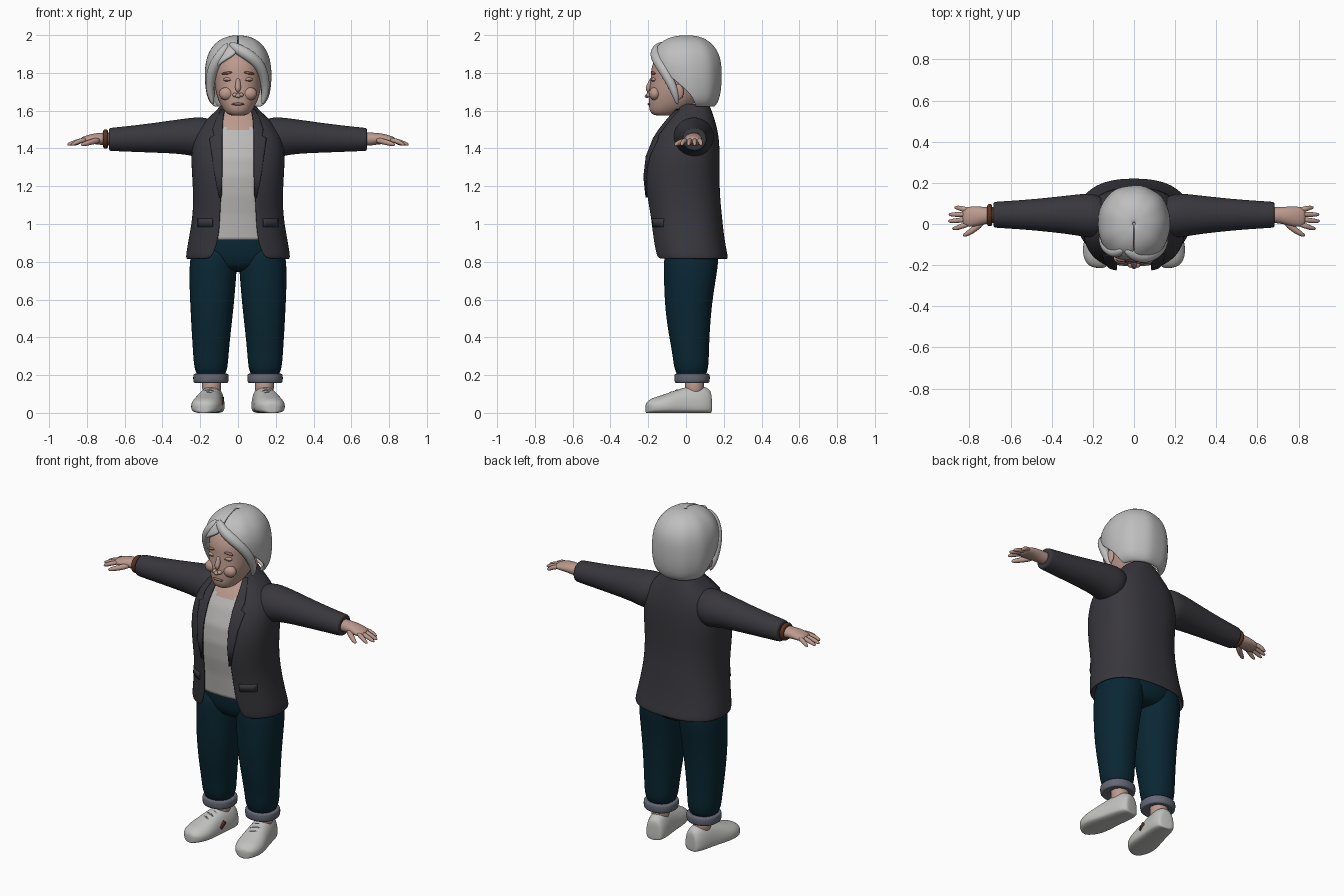
import bpy, bmesh, math
from mathutils import Vector, Matrix


def mat(name, *rgb):
    m = bpy.data.materials.new(name)
    m.diffuse_color = (*rgb, 1)
    return m


SKIN = mat("skin", .50, .32, .265)
ROSE = mat("rosy skin", .30, .15, .125)
HAIR = mat("silver hair", .52, .52, .52)
JACKET = mat("charcoal cloth", .040, .038, .046)
SHIRT = mat("pale grey knit", .50, .49, .48)
DENIM = mat("dark blue denim", .003, .020, .033)
CUFF = mat("faded denim", .13, .14, .18)
SHOE = mat("off white leather", .54, .54, .53)
LACE = mat("grey lace", .22, .22, .22)
BROWN = mat("brown leather", .10, .032, .016)


def finish(name, bm, m, mirror=False, sub=0, thick=0, recalc=True):
    if recalc:
        bmesh.ops.recalc_face_normals(bm, faces=bm.faces)
    me = bpy.data.meshes.new(name)
    bm.to_mesh(me)
    bm.free()
    ob = bpy.data.objects.new(name, me)
    bpy.context.collection.objects.link(ob)
    me.materials.append(m)
    for p in me.polygons:
        p.use_smooth = True
    if mirror:
        ob.modifiers.new("mirror", 'MIRROR').use_mirror_merge = False
    if thick:
        s = ob.modifiers.new("thickness", 'SOLIDIFY')
        s.thickness, s.offset = thick, -1
    if sub:
        s = ob.modifiers.new("smooth", 'SUBSURF')
        s.levels = s.render_levels = sub
    return ob


def loft(name, rings, m, is_open=False, **kw):
    """Skin a stack of rings; closed rings also get end caps."""
    bm = bmesh.new()
    rows = [[bm.verts.new(p) for p in r] for r in rings]
    n = len(rows[0])
    for a, b in zip(rows, rows[1:]):
        for i in range(n - 1 if is_open else n):
            j = (i + 1) % n
            bm.faces.new((a[i], a[j], b[j], b[i]))
    if not is_open:
        bm.faces.new(rows[0])
        bm.faces.new(rows[-1])
    return finish(name, bm, m, recalc=not is_open, **kw)


def power(v, e):
    return math.copysign(abs(v) ** (2 / e), v)


def hring(z, w, y0, y1, e=2.2, gap=0, n=24, cx=0, wave=0):
    """Horizontal ring from the front round; gap is the half angle left open."""
    pts = []
    for i in range(n + 1 if gap else n):
        t = gap + (2 * math.pi - 2 * gap) * i / n
        k = 1 + wave * math.sin(9 * t)
        pts.append((cx + w * k * power(math.sin(t), e),
                    (y0 + y1) / 2 - (y1 - y0) / 2 * k * power(math.cos(t), e), z))
    return pts


def xring(x, cy, cz, ry, rz, n=16):
    return [(x, cy + ry * math.cos(2 * math.pi * i / n),
             cz + rz * math.sin(2 * math.pi * i / n)) for i in range(n)]


def tube(name, pts, m, n=8, **kw):
    """Round tube through (x, y, z, radius) points."""
    P = [Vector(p[:3]) for p in pts]
    rings = []
    for i, p in enumerate(P):
        q = (P[min(i + 1, len(P) - 1)] - P[max(i - 1, 0)]).to_track_quat('Z', 'Y')
        r = pts[i][3]
        rings.append([p + q @ Vector((r * math.cos(2 * math.pi * k / n),
                                      r * math.sin(2 * math.pi * k / n), 0)) for k in range(n)])
    return loft(name, rings, m, **kw)


def blob(name, loc, size, m, rot=0, **kw):
    bm = bmesh.new()
    bmesh.ops.create_uvsphere(bm, u_segments=20, v_segments=12, radius=1, matrix=Matrix.Translation(loc)
                              @ Matrix.Rotation(rot, 4, 'Y') @ Matrix.Diagonal((*size, 1)))
    return finish(name, bm, m, **kw)


# Jacket rows: height, half width, front, back, half opening
E = 2.4
COAT = [(.815, .278, -.172, .225, .15), (.86, .273, -.178, .215, .12), (.95, .256, -.188, .20, .10),
        (1.05, .240, -.20, .19, .095), (1.15, .238, -.218, .18, .09), (1.25, .243, -.227, .178, .088),
        (1.35, .25, -.217, .18, .088), (1.45, .24, -.178, .176, .088), (1.52, .20, -.135, .162, .088),
        (1.57, .15, -.095, .147, .082), (1.61, .105, -.065, .132, .075), (1.64, .085, -.04, .12, .07)]


def coat_row(z):
    for a, b in zip(COAT, COAT[1:]):
        if a[0] <= z <= b[0]:
            f = (z - a[0]) / (b[0] - a[0])
            return [p + (q - p) * f for p, q in zip(a, b)]


def coat_front(z, x):
    _, w, y0, y1, _ = coat_row(z)
    return (y0 + y1) / 2 - (y1 - y0) / 2 * max(0, 1 - (x / w) ** E) ** (1 / E)


def strip(name, rows, m, lift=.006):
    """Thin plate lying on the jacket front; rows are (z, x0, x1)."""
    rings = [[(x0 + (x1 - x0) * i / 6, coat_front(z, x0 + (x1 - x0) * i / 6) - lift, z)
              for i in range(7)] for z, x0, x1 in rows]
    return loft(name, rings, m, is_open=True, mirror=True, thick=.008)


loft("jacket_body", [hring(z, w, a, b, E, math.asin((o / w) ** (E / 2)), 32) for z, w, a, b, o in COAT],
     JACKET, is_open=True, thick=.014, sub=2)
loft("sleeves", [xring(*r) for r in [(.12, .03, 1.48, .08, .07), (.19, .04, 1.458, .112, .112),
     (.25, .043, 1.462, .106, .102), (.32, .045, 1.463, .096, .092), (.45, .045, 1.456, .081, .08),
     (.57, .045, 1.451, .071, .07), (.67, .045, 1.448, .065, .063), (.682, .045, 1.448, .063, .061),
     (.684, .045, 1.448, .045, .045)]], JACKET, mirror=True, sub=2)
strip("lapels", [(1.14, .088, .10), (1.25, .085, .122), (1.36, .084, .138), (1.455, .084, .152),
                 (1.47, .084, .128), (1.50, .083, .135), (1.56, .08, .115), (1.61, .072, .09)], JACKET)
strip("pocket_flaps", [(.985, .135, .215), (1.03, .135, .215)], JACKET)

# Shirt, bare skin above a scooped neckline
rows = [coat_row(.915 + (1.60 - .915) * i / 40) for i in range(41)]
shirt = loft("shirt", [hring(z, w - .025, a + .02, b - .025, E, n=48) for z, w, a, b, _ in rows], SHIRT)
shirt.data.materials.append(SKIN)
for p in shirt.data.polygons:
    if p.center.z > 1.49 + 7 * p.center.x ** 2:
        p.material_index = 1

# Trousers with turned-up cuffs
loft("trouser_seat", [hring(*r) for r in [(.745, .10, -.06, .12), (.78, .19, -.105, .165), (.84, .243, -.122, .18),
     (.92, .235, -.125, .175), (1.0, .20, -.12, .15)]], DENIM, sub=2)
loft("trouser_legs", [hring(z, rx, cy - ry, cy + ry, 2.2, cx=cx, n=20) for z, cx, cy, rx, ry in [
     (.17, .143, .030, .085, .088), (.30, .144, .026, .094, .096), (.42, .142, .016, .104, .110),
     (.55, .138, .012, .115, .124), (.68, .135, .018, .124, .136), (.80, .131, .028, .128, .148),
     (.90, .120, .03, .12, .14)]], DENIM, mirror=True, sub=2)
loft("cuffs", [hring(z, r, .032 - r, .032 + r, 2.2, cx=.143, n=20) for z, r in [
     (.165, .07), (.157, .085), (.160, .093), (.18, .096), (.20, .095), (.208, .092), (.207, .08)]],
     CUFF, mirror=True, sub=1)
loft("ankles", [hring(z, r, .045 - r, .045 + r, 2, cx=.14, n=16) for z, r in [(.08, .05), (.13, .05), (.2, .055)]],
     SKIN, mirror=True, sub=1)

# Shoes: sections from heel to toe, turned outwards
TURN = Matrix.Translation((.138, .05, 0)) @ Matrix.Rotation(math.radians(10), 4, 'Z') @ Matrix.Translation((0, -.05, 0))
shoe_rings = []
for y, hw, top in [(.135, .035, .10), (.128, .05, .125), (.09, .064, .146), (.03, .068, .145), (-.03, .073, .13),
                   (-.08, .08, .112), (-.13, .083, .094), (-.18, .07, .08), (-.208, .045, .062), (-.217, .02, .045)]:
    ring = []
    for k in range(20):
        t = 2 * math.pi * k / 20
        s = math.sin(t)
        z = .035 + (top - .035) * s if s > 0 else .035 + .037 * power(s, 4)
        ring.append(TURN @ Vector((hw * power(math.cos(t), 2.4), y, z)))
    shoe_rings.append(ring)
loft("shoes", shoe_rings, SHOE, mirror=True, sub=2)
for k, (y, z) in enumerate([(-.02, .127), (-.05, .12), (-.08, .109)]):
    path = [(-.045, y, z - .02, .005), (-.02, y - .008, z + .001, .005), (.02, y + .008, z + .001, .005), (.045, y, z - .02, .005)]
    tube(f"lace_{k + 1}", [(*(TURN @ Vector(p[:3])), p[3]) for p in path], LACE, mirror=True, sub=1)
for side, x, ang in (("left", .211, 10), ("right", -.082, -10)):
    bm = bmesh.new()
    bmesh.ops.create_cube(bm, size=1, matrix=Matrix.Translation((x, -.03, .063))
                          @ Matrix.Rotation(math.radians(ang), 4, 'Z') @ Matrix.Rotation(.7, 4, 'X')
                          @ Matrix.Diagonal((.009, .045, .02, 1)))
    finish(f"{side}_shoe_patch", bm, BROWN)

# Hands
loft("palms", [xring(*r, n=12) for r in [(.65, .045, 1.449, .042, .04), (.70, .043, 1.449, .04, .036),
     (.74, .04, 1.452, .046, .032), (.78, .036, 1.45, .052, .027), (.82, .034, 1.444, .05, .02),
     (.835, .034, 1.441, .04, .014)]], SKIN, mirror=True, sub=1)
for k, (y, tip_x, tip_y) in enumerate([(.000, .885, -.022), (.024, .905, .014), (.047, .902, .046), (.068, .875, .08)]):
    tube(f"finger_{k + 1}", [(.80, y, 1.448, .014), (.84, (y + tip_y) / 2, 1.44, .014),
         (tip_x - .02, tip_y, 1.426, .012), (tip_x, tip_y, 1.418, .006)], SKIN, mirror=True, sub=1)
tube("thumbs", [(.73, .015, 1.445, .018), (.775, -.025, 1.435, .017), (.81, -.048, 1.425, .014), (.832, -.058, 1.418, .007)],
     SKIN, mirror=True, sub=1)
loft("bracelet", [xring(*r) for r in [(-.688, .043, 1.45, .04, .04), (-.69, .043, 1.45, .053, .05),
     (-.70, .043, 1.45, .056, .053), (-.712, .043, 1.45, .054, .051), (-.715, .043, 1.45, .04, .04)]], BROWN, sub=1)

# Head, neck and face
loft("neck", [hring(*r) for r in [(1.44, .09, -.09, .09), (1.53, .068, -.065, .085), (1.58, .063, -.07, .085),
     (1.68, .065, -.07, .09)]], SKIN, sub=1)
loft("head", [hring(*r) for r in [(1.573, .035, -.16, -.07), (1.583, .06, -.186, -.04), (1.615, .086, -.198, .03),
     (1.66, .108, -.198, .08), (1.71, .121, -.196, .10), (1.765, .127, -.187, .12), (1.82, .130, -.188, .13),
     (1.88, .122, -.165, .13), (1.93, .08, -.12, .10)]], SKIN, sub=2)
tube("nose", [(0, -.178, 1.775, .012), (0, -.19, 1.74, .015), (0, -.204, 1.705, .02), (0, -.208, 1.685, .022),
              (0, -.198, 1.668, .014)], SKIN, sub=2)
blob("nostrils", (.016, -.197, 1.683), (.014, .016, .012), SKIN, mirror=True)
blob("cheeks", (.06, -.165, 1.69), (.04, .03, .035), SKIN, mirror=True)
blob("brows", (.052, -.172, 1.80), (.036, .012, .007), ROSE, rot=.15, mirror=True)
blob("eyelids", (.052, -.169, 1.765), (.026, .014, .011), SKIN, mirror=True)
blob("eye_slits", (.052, -.177, 1.76), (.022, .008, .004), ROSE, rot=.1, mirror=True)
blob("lips", (0, -.19, 1.635), (.034, .014, .008), ROSE)
blob("ears", (.136, -.04, 1.70), (.014, .028, .042), SKIN, mirror=True)

# Bobbed hair, open round the face, with swept front locks
loft("hair", [hring(z, w, a, b, 2.15, math.radians(g), 40, wave=.01) for z, w, a, b, g in [
     (1.615, .12, -.10, .145, 103), (1.64, .152, -.13, .167, 99), (1.68, .168, -.15, .18, 94), (1.73, .176, -.165, .187, 79),
     (1.78, .179, -.18, .189, 62), (1.83, .177, -.192, .188, 42), (1.87, .170, -.193, .183, 22),
     (1.905, .158, -.18, .172, 2), (1.945, .134, -.152, .148, .5), (1.978, .096, -.112, .108, .5),
     (1.996, .048, -.058, .062, .5), (2.0, .004, -.004, .006, .5)]], HAIR, is_open=True, thick=.02, sub=2)
tube("left_front_lock", [(-.045, -.12, 1.955, .02), (.0, -.155, 1.925, .032), (.06, -.162, 1.893, .036),
     (.115, -.135, 1.845, .034), (.143, -.09, 1.77, .03), (.147, -.055, 1.69, .024), (.128, -.045, 1.63, .008)], HAIR, sub=2)
tube("right_front_lock", [(-.05, -.12, 1.955, .018), (-.085, -.145, 1.905, .032), (-.128, -.12, 1.84, .034),
     (-.147, -.085, 1.77, .03), (-.15, -.055, 1.69, .024), (-.13, -.045, 1.63, .008)], HAIR, sub=2)
